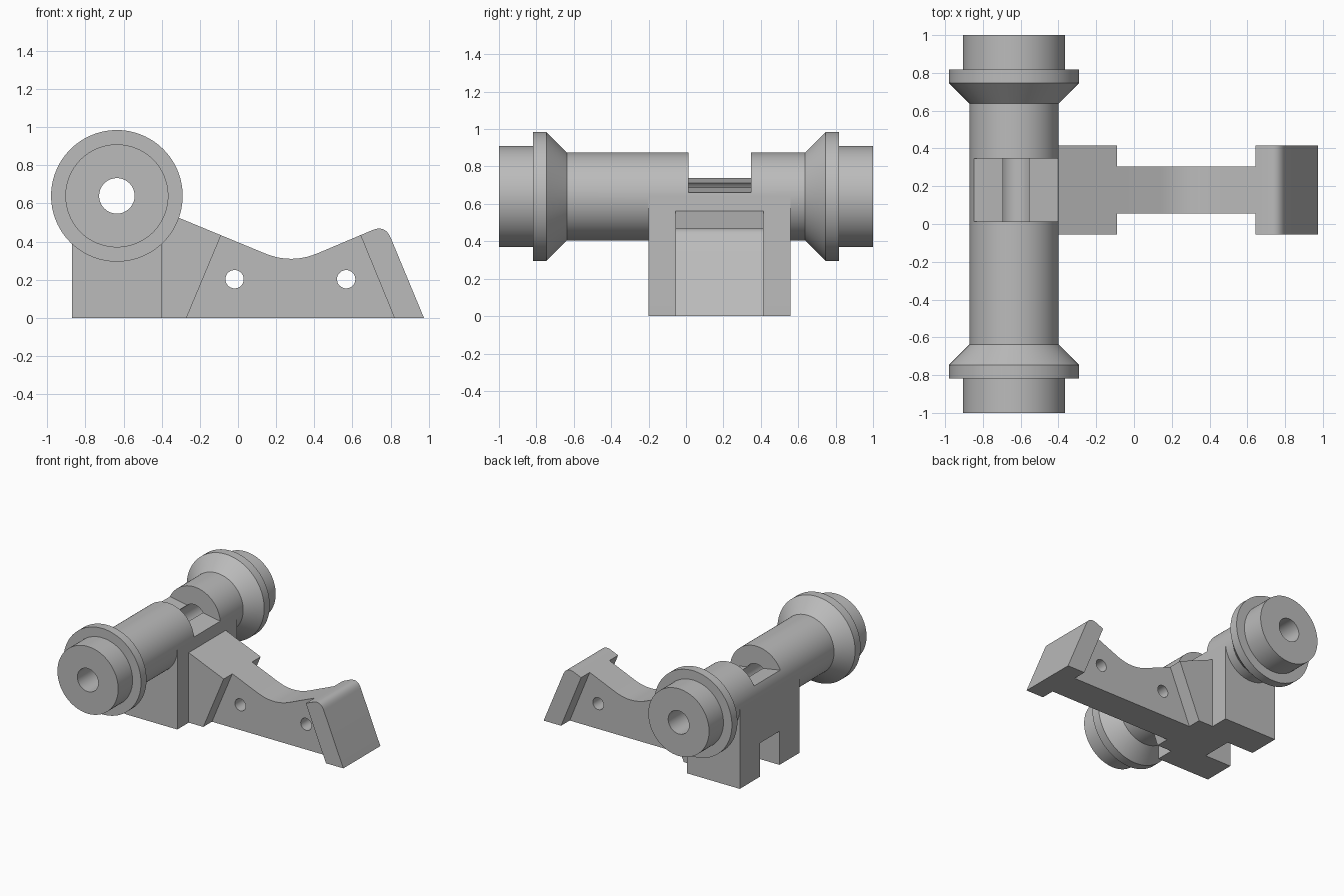
import bpy, bmesh, math
from mathutils import Vector

cube = bpy.data.objects.get("Cube")
if cube:
    bpy.data.objects.remove(cube, do_unlink=True)

grey = bpy.data.materials.new("plain grey")
grey.use_nodes = True
colour = (0.5, 0.5, 0.5, 1)
grey.diffuse_color = colour
grey.node_tree.nodes["Principled BSDF"].inputs["Base Color"].default_value = colour

AXIS_X, AXIS_Z, MID_Y = -0.635, 0.64, 0.18


def finish(name, bm):
    bmesh.ops.recalc_face_normals(bm, faces=bm.faces)
    mesh = bpy.data.meshes.new(name)
    bm.to_mesh(mesh)
    bm.free()
    mesh.materials.append(grey)
    obj = bpy.data.objects.new(name, mesh)
    bpy.context.collection.objects.link(obj)
    return obj


def prism(name, outline, y0, y1):
    """Extrude an x-z outline from y0 to y1."""
    bm = bmesh.new()
    face = bm.faces.new([bm.verts.new((x, y0, z)) for x, z in outline])
    out = bmesh.ops.extrude_face_region(bm, geom=[face])
    verts = [v for v in out["geom"] if isinstance(v, bmesh.types.BMVert)]
    bmesh.ops.translate(bm, verts=verts, vec=(0, y1 - y0, 0))
    return finish(name, bm)


def turned(name, profile, x, z, steps):
    """Turn a (radius, y) profile about an axis along y."""
    bm = bmesh.new()
    rings = [[bm.verts.new((x + r * math.cos(a), y, z + r * math.sin(a)))
              for a in (math.tau * i / steps for i in range(steps))]
             for r, y in profile]
    for a, b in zip(rings, rings[1:]):
        for i in range(steps):
            j = (i + 1) % steps
            bm.faces.new((a[i], a[j], b[j], b[i]))
    bm.faces.new(rings[0])
    bm.faces.new(rings[-1])
    return finish(name, bm)


def rounded(before, corner, after, cut, steps=10):
    """Blend a corner with a smooth curve starting at distance cut."""
    c = Vector(corner)
    p = c + (Vector(before) - c).normalized() * cut
    q = c + (Vector(after) - c).normalized() * cut
    ts = [i / steps for i in range(steps + 1)]
    return [tuple(p * (1 - t) ** 2 + c * 2 * t * (1 - t) + q * t * t) for t in ts]


def combine(target, tool, operation):
    mod = target.modifiers.new(operation.lower(), "BOOLEAN")
    mod.operation = operation
    mod.solver = "EXACT"
    mod.object = tool
    bpy.context.view_layer.objects.active = target
    bpy.ops.object.modifier_apply(modifier=mod.name)
    bpy.data.objects.remove(tool, do_unlink=True)


# Roller bar with stepped, tapered flanges at both ends
half = [(0.27, 1.0), (0.27, 0.817), (0.345, 0.817), (0.345, 0.747), (0.235, 0.637)]
profile = [(r, -y) for r, y in half] + half[::-1]
body = turned("roller_bracket", profile, AXIS_X, AXIS_Z, 96)

# Upright block below the bar
block = prism("block", [(-0.87, 0), (-0.4, 0), (-0.4, AXIS_Z), (-0.87, AXIS_Z)],
              MID_Y - 0.38, MID_Y + 0.38)
combine(body, block, "UNION")

# Arm with a dipped top and rounded tip
root, dip, tip, toe = (-0.4, 0.562), (0.28, 0.281), (0.772, 0.489), (0.975, 0)
outline = [(-0.5, 0), (-0.5, 0.562), root]
outline += rounded(root, dip, tip, 0.15) + rounded(dip, tip, toe, 0.075) + [toe]
arm = prism("arm", outline, MID_Y - 0.235, MID_Y + 0.235)

# Side pockets leave a thin web between the wide ends
pocket = [(-0.312, -0.1), (0.861, -0.1), (0.574, 0.6), (-0.019, 0.6)]
for side in (-1, 1):
    inner, outer = MID_Y + side * 0.125, MID_Y + side * 0.4
    combine(arm, prism("pocket", pocket, inner, outer), "DIFFERENCE")
for x in (-0.018, 0.567):
    hole = turned("hole", [(0.048, -0.5), (0.048, 0.8)], x, 0.203, 40)
    combine(arm, hole, "DIFFERENCE")
combine(body, arm, "UNION")

# Bore, sloping top notch and slot in the foot of the block
bore = turned("bore", [(0.093, -1.2), (0.093, 1.2)], AXIS_X, AXIS_Z, 64)
combine(body, bore, "DIFFERENCE")
notch = [(-1.0, 0.766), (-0.3, 0.643), (-0.3, 1.2), (-1.0, 1.2)]
combine(body, prism("notch", notch, 0.013, 0.347), "DIFFERENCE")
slot = [(-1.0, -0.1), (-0.635, -0.1), (-0.635, 0.27), (-1.0, 0.27)]
combine(body, prism("slot", slot, MID_Y - 0.125, MID_Y + 0.125), "DIFFERENCE")

# Smooth the round surfaces and keep the edges sharp
bpy.ops.object.select_all(action="DESELECT")
body.select_set(True)
bpy.context.view_layer.objects.active = body
bpy.ops.object.shade_smooth_by_angle(angle=math.radians(25))
